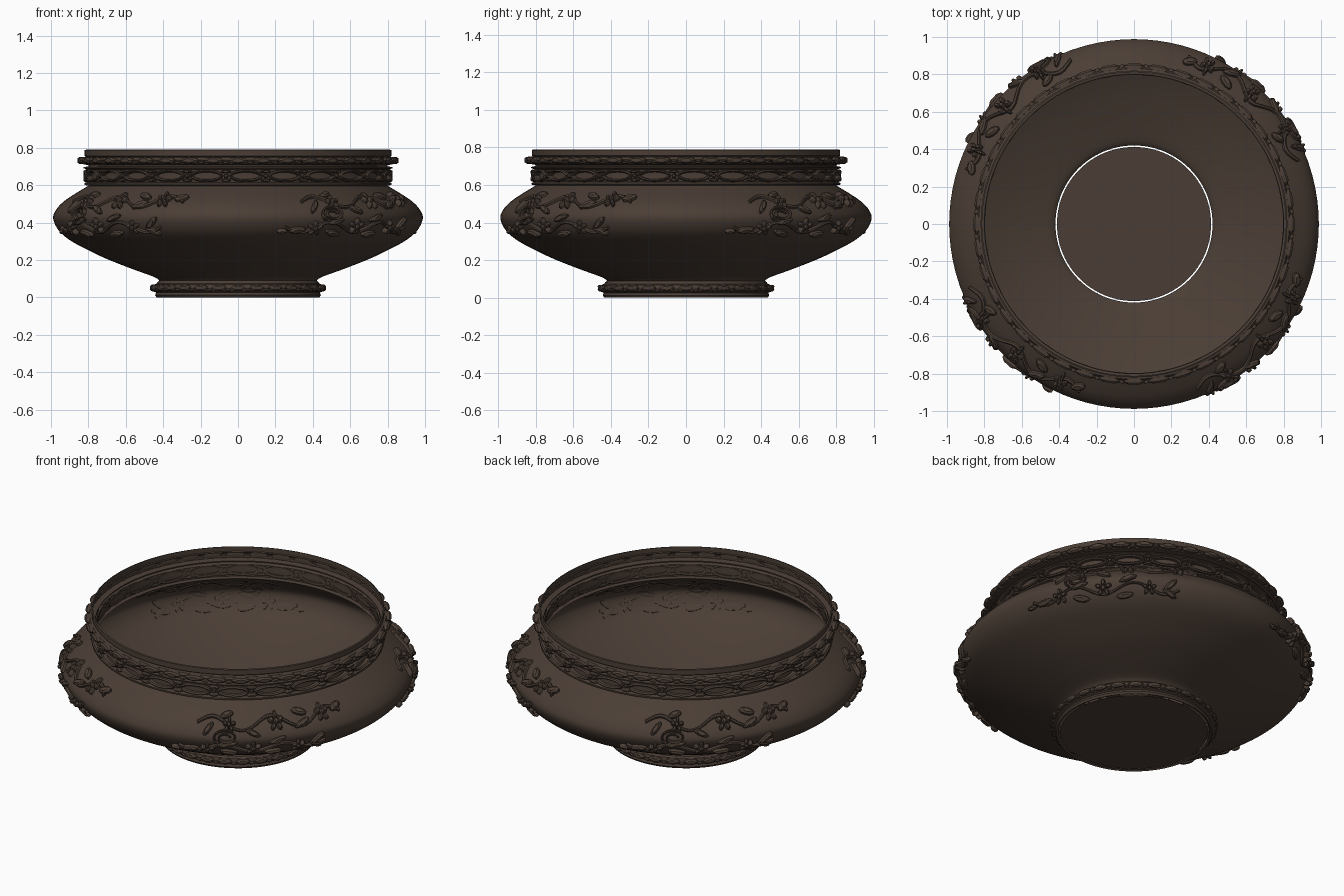
import bpy, bmesh, math
from mathutils import Vector

if "Cube" in bpy.data.objects:
    bpy.data.objects.remove(bpy.data.objects["Cube"])

SEG = 96

def material(name, col):
    m = bpy.data.materials.new(name)
    m.diffuse_color = (*col, 1)
    m.use_nodes = True
    m.node_tree.nodes["Principled BSDF"].inputs["Base Color"].default_value = m.diffuse_color
    return m

BRONZE = material("dark_bronze", (0.070, 0.048, 0.036))

def finish(bm, name, mat=BRONZE, angle=35):
    bmesh.ops.recalc_face_normals(bm, faces=bm.faces)
    me = bpy.data.meshes.new(name)
    bm.to_mesh(me)
    bm.free()
    ob = bpy.data.objects.new(name, me)
    bpy.context.collection.objects.link(ob)
    me.materials.append(mat)
    bpy.ops.object.select_all(action='DESELECT')
    bpy.context.view_layer.objects.active = ob
    ob.select_set(True)
    bpy.ops.object.shade_smooth_by_angle(angle=math.radians(angle))
    return ob

def lathe(profile, name):
    bm = bmesh.new()
    rings = [[bm.verts.new((r * math.cos(2 * math.pi * i / SEG), r * math.sin(2 * math.pi * i / SEG), z))
              for i in range(SEG)] for r, z in profile]
    for a, b in zip(rings, rings[1:]):
        for i in range(SEG):
            j = (i + 1) % SEG
            bm.faces.new((a[i], a[j], b[j], b[i]))
    return finish(bm, name)

# Bowl wall outline (radius, height), smoothed by a spline
BODY = [(.42, .09), (.45, .11), (.56, .15), (.70, .205), (.82, .262), (.905, .31),
        (.96, .36), (.988, .42), (.975, .465), (.935, .51), (.87, .555), (.80, .597)]

def smooth(pts, n=4):
    out = []
    P = [Vector(p) for p in pts]
    P = [2 * P[0] - P[1]] + P + [2 * P[-1] - P[-2]]
    for a, b, c, d in zip(P, P[1:], P[2:], P[3:]):
        for k in range(n):
            t = k / n
            out.append(.5 * (2 * b + (c - a) * t + (2 * a - 5 * b + 4 * c - d) * t * t
                             + (3 * b - a - 3 * c + d) * t ** 3))
    return [tuple(p) for p in out] + [pts[-1]]

WALL = smooth(BODY)

def wall_r(z):
    for (r0, z0), (r1, z1) in zip(WALL, WALL[1:]):
        if z0 <= z <= z1:
            return r0 + (r1 - r0) * (z - z0) / (z1 - z0)
    return WALL[-1][0]

def on_wall(th, z, h):
    """Point on the belly at angle th, lifted by h along the wall normal."""
    slope = (wall_r(z + .01) - wall_r(z - .01)) / .02
    k = h / math.hypot(1, slope)
    r = wall_r(z) + k
    return (r * math.cos(th), r * math.sin(th), z - slope * k)

def on_cylinder(radius):
    return lambda th, z, h: ((radius + h) * math.cos(th), (radius + h) * math.sin(th), z)

def dome(bm, surf, th, z, a, b, rot=0, h=.02, scale=.95, n=10):
    """Rounded relief boss, visible on both sides of the thin wall."""
    def pt(f, i, hh):
        t = 2 * math.pi * i / n
        x, y = f * a * math.cos(t), f * b * math.sin(t)
        u = x * math.cos(rot) - y * math.sin(rot)
        v = x * math.sin(rot) + y * math.cos(rot)
        return bm.verts.new(surf(th + u / scale, z + v, hh))
    rings = [[pt(f, i, hh) for i in range(n)]
             for f, hh in ((.6, -.007), (1, -.005), (.95, h * .6), (.55, h))]
    for p, q in zip(rings, rings[1:]):
        for i in range(n):
            bm.faces.new((p[i], p[(i + 1) % n], q[(i + 1) % n], q[i]))
    bm.faces.new(rings[-1])
    bm.faces.new(rings[0])

def strip(bm, surf, path, w, h, scale=.95, closed=False):
    """Raised moulding following a path of (angle, height)."""
    n = len(path)
    rows = []
    for i, (th, z) in enumerate(path):
        p = path[(i - 1) % n] if closed or i else path[0]
        q = path[(i + 1) % n] if closed or i < n - 1 else path[-1]
        d = Vector(((q[0] - p[0]) * scale, q[1] - p[1])).normalized()
        s = Vector((-d.y, d.x))
        rows.append([bm.verts.new(surf(th + s.x * k * w / scale, z + s.y * k * w, hh))
                     for k, hh in ((-1, -.006), (-.8, h * .7), (0, h), (.8, h * .7), (1, -.006))])
    for i in range(n if closed else n - 1):
        a, b = rows[i], rows[(i + 1) % n]
        for k in range(5):
            bm.faces.new((a[k], a[(k + 1) % 5], b[(k + 1) % 5], b[k]))
    if not closed:
        bm.faces.new(rows[0])
        bm.faces.new(rows[-1])

# Thin open shell: belly, neck, rim and foot
lathe(WALL, "bowl_wall")
lathe([(.80, .597), (.822, .602), (.822, .611), (.805, .618), (.80, .65), (.805, .683), (.825, .69),
       (.825, .696), (.80, .701), (.80, .707), (.832, .713), (.838, .735), (.83, .748),
       (.815, .752), (.82, .757), (.82, .787), (.812, .79)], "neck_and_rim")
lathe([(.422, .006), (.435, 0), (.443, .012), (.438, .026), (.452, .032), (.456, .05),
       (.45, .068), (.435, .074), (.43, .083), (.42, .09)], "foot")

# Bottom plate
bm = bmesh.new()
bmesh.ops.create_circle(bm, cap_ends=True, segments=SEG, radius=.412)
bmesh.ops.translate(bm, verts=bm.verts, vec=(0, 0, .004))
finish(bm, "bottom_plate")

# Neck band: chain of oval rings with beads between
bm = bmesh.new()
surf = on_cylinder(.803)
N = 24
for i in range(N):
    th = 2 * math.pi * (i + .2) / N
    oval = [(th + .082 / .81 * math.cos(2 * math.pi * k / 16), .650 + .026 * math.sin(2 * math.pi * k / 16))
            for k in range(16)]
    strip(bm, surf, oval, .008, .024, .81, True)
    mid = th + math.pi / N
    dome(bm, surf, mid, .650, .012, .013, h=.022, scale=.81, n=8)
    for s in (-1, 1):
        dome(bm, surf, mid, .650 + s * .023, .028, .009, h=.025, scale=.81, n=8)
finish(bm, "neck_oval_chain", angle=25)

# Rim leaves and foot leaves
def leaf_ring(name, n, radius, z, a, b, h):
    bm = bmesh.new()
    s = on_cylinder(radius)
    for i in range(n):
        th = 2 * math.pi * i / n
        dome(bm, s, th, z, a, b, h=h, scale=radius, n=8)
        dome(bm, s, th + math.pi / n, z - b * .6, a * .4, b * .5, h=h * .8, scale=radius, n=6)
    finish(bm, name, angle=25)

leaf_ring("rim_leaves", 40, .835, .732, .055, .019, .024)
leaf_ring("foot_leaves", 28, .452, .051, .042, .018, .018)

# Floral reliefs on the four diagonals: (degrees, height, size)
FLOWERS = [(20, .515, .036), (3, .508, .040), (-13, .50, .032), (-20, .375, .036),
           (-5, .385, .040), (10, .38, .034)]
LEAVES = [(26, .525, .040, .014, .2), (12, .535, .045, .013, -.2), (12, .490, .05, .014, .3),
          (-5, .465, .045, .014, -.4), (-14, .54, .04, .012, .2), (-20, .48, .04, .014, .9),
          (-26, .365, .05, .014, .1), (-13, .348, .05, .014, -.2), (-13, .408, .05, .013, .25),
          (2, .345, .05, .013, .1), (3, .425, .05, .014, .3), (17, .40, .045, .016, .7),
          (17, .36, .045, .014, -.4), (-31, .36, .03, .010, 0)]

bm = bmesh.new()
for q in range(4):
    base = math.radians(45 + 90 * q)
    for deg, z, s in FLOWERS:
        th = base + math.radians(deg)
        dome(bm, on_wall, th, z, s * .4, s * .35, h=.032, n=8)
        for k in range(5):
            t = 2 * math.pi * k / 5 + .3
            dome(bm, on_wall, th + s * .72 * math.cos(t) / .95, z + s * .6 * math.sin(t),
                 s * .45, s * .3, t, .026, n=8)
    for deg, z, a, b, rot in LEAVES:
        dome(bm, on_wall, base + math.radians(deg), z, a, b, rot, .024)
    # curling stems
    for deg0, deg1, z0, amp in ((-24, 27, .507, .028), (-30, 20, .378, -.026)):
        path = [(base + math.radians(deg0 + (deg1 - deg0) * k / 30),
                 z0 + amp * math.sin(k / 30 * 5 * math.pi)) for k in range(31)]
        strip(bm, on_wall, path, .007, .018)
    # spiral joining upper and lower sprays
    spiral = [(base + math.radians(-14) + (.025 + .002 * k) * math.cos(k * .45),
               .445 + (.012 + .0012 * k) * math.sin(k * .45)) for k in range(24)]
    strip(bm, on_wall, spiral, .006, .02)
finish(bm, "floral_reliefs", angle=25)
